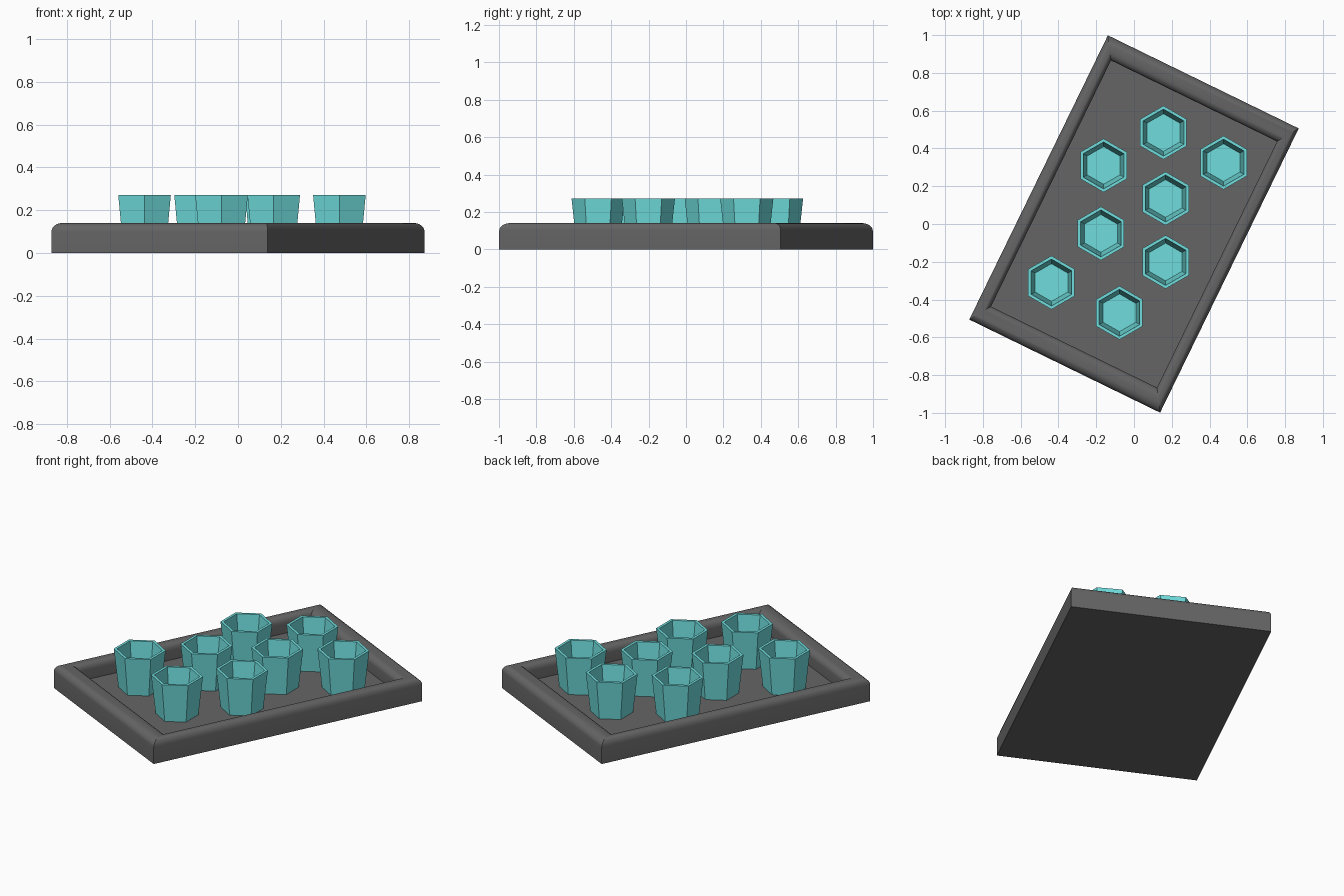
import bpy, bmesh, math

if "Cube" in bpy.data.objects:
    bpy.data.objects.remove(bpy.data.objects["Cube"])

def material(name, rgb):
    m = bpy.data.materials.new(name)
    m.diffuse_color = (*rgb, 1)
    m.use_nodes = True
    m.node_tree.nodes["Principled BSDF"].inputs["Base Color"].default_value = m.diffuse_color
    return m

def loft(name, rings, mat):
    """Bridge closed rings in order, capping the first and last."""
    bm = bmesh.new()
    vs = [[bm.verts.new(p) for p in ring] for ring in rings]
    n = len(vs[0])
    for a, b in zip(vs, vs[1:]):
        for i in range(n):
            j = (i + 1) % n
            bm.faces.new((a[i], a[j], b[j], b[i]))
    bm.faces.new(vs[0][::-1])
    bm.faces.new(vs[-1])
    me = bpy.data.meshes.new(name)
    bm.to_mesh(me)
    bm.free()
    ob = bpy.data.objects.new(name, me)
    bpy.context.collection.objects.link(ob)
    me.materials.append(mat)
    return ob

def rect(sx, sy, z):
    return [(-sx, -sy, z), (sx, -sy, z), (sx, sy, z), (-sx, sy, z)]

def hexagon(r, z):
    return [(r * math.cos(math.radians(30 + 60 * i)),
             r * math.sin(math.radians(30 + 60 * i)), z) for i in range(6)]

dark = material("tray_grey", (0.13, 0.13, 0.13))
teal = material("cup_teal", (0.16, 0.72, 0.72))

# Tray: rounded rim profile (inset fraction, height) swept around a rectangle
HW, HL, IN_X, IN_Y = 0.562, 0.837, 0.073, 0.112
FLOOR, SHOULDER, TOP = 0.042, 0.1, 0.14
profile = [(0, 0)]
arc = [math.radians(90 * i / 6) for i in range(7)]
for a in arc:
    profile.append((0.42 * (1 - math.cos(a)), SHOULDER + (TOP - SHOULDER) * math.sin(a)))
for a in reversed(arc):
    profile.append((1 - 0.42 * (1 - math.cos(a)), SHOULDER + (TOP - SHOULDER) * math.sin(a)))
profile.append((1, FLOOR))
tray = loft("tray", [rect(HW - t * IN_X, HL - t * IN_Y, z) for t, z in profile], dark)
tray.rotation_euler.z = math.radians(-26)
bpy.context.view_layer.objects.active = tray
tray.select_set(True)
bpy.ops.object.shade_smooth_by_angle(angle=math.radians(30))

# Hexagonal tapered cups: outer wall, rim, inner wall, inner floor
cups = [(0.156, 0.484), (0.474, 0.325), (-0.161, 0.31), (0.167, 0.135),
        (-0.175, -0.05), (0.167, -0.201), (-0.437, -0.31), (-0.077, -0.47)]
for i, (x, y) in enumerate(cups):
    cup = loft(f"cup_{i + 1}", [hexagon(0.117, 0), hexagon(0.142, 0.23),
                                hexagon(0.124, 0.23), hexagon(0.1, 0.025)], teal)
    cup.location = (x, y, FLOOR)
